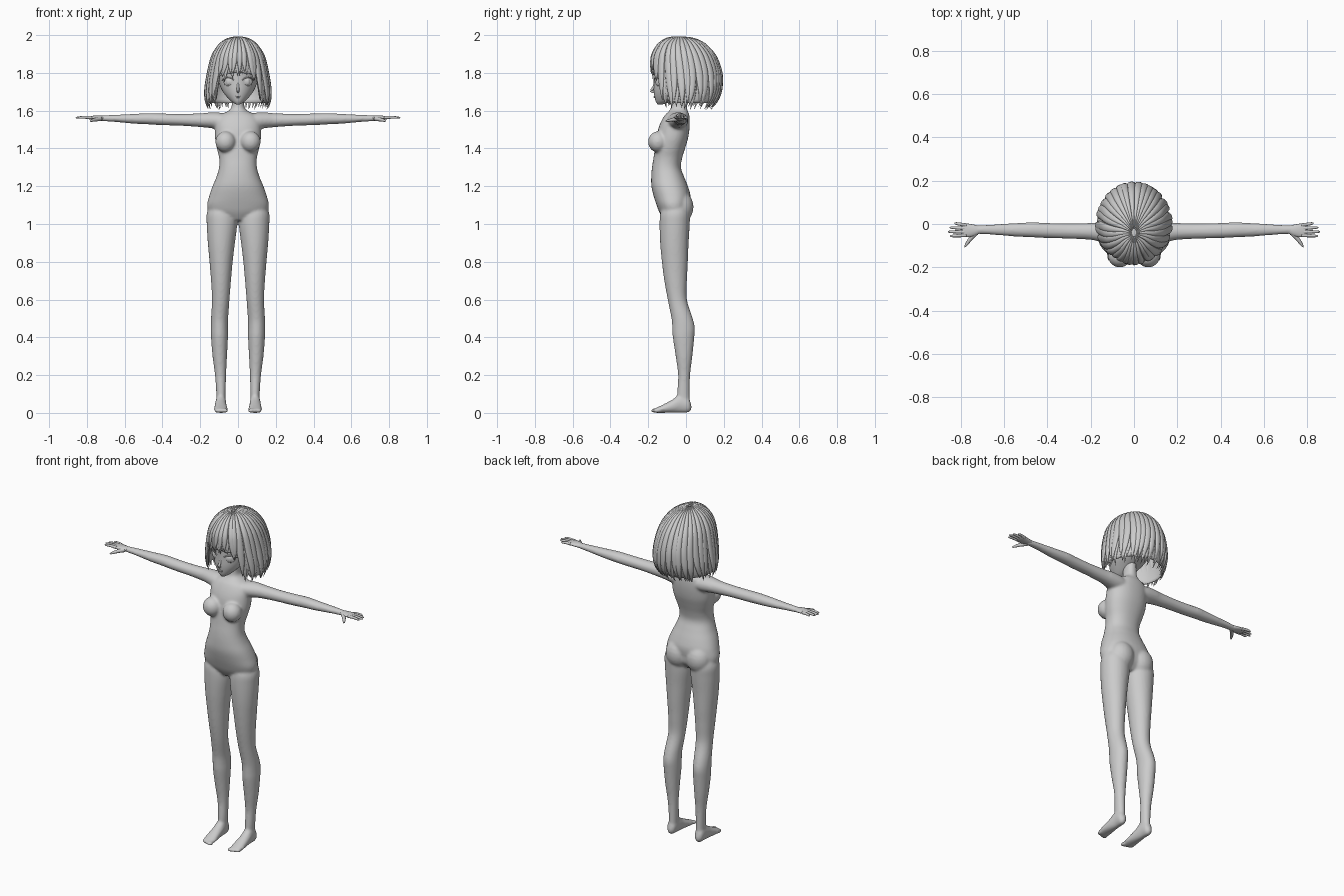
import bpy, bmesh, math, random
from mathutils import Vector, Matrix

if "Cube" in bpy.data.objects:
    bpy.data.objects.remove(bpy.data.objects["Cube"])

random.seed(4)


def dense(rows, n=5):
    """Catmull-Rom interpolation through rows of numbers."""
    out = []
    for i in range(len(rows) - 1):
        a, b, c, d = (rows[max(i - 1, 0)], rows[i], rows[i + 1], rows[min(i + 2, len(rows) - 1)])
        for k in range(n):
            t = k / n
            out.append([0.5 * (2 * q + (r - p) * t + (2 * p - 5 * q + 4 * r - s) * t * t
                        + (3 * q - p - 3 * r + s) * t ** 3) for p, q, r, s in zip(a, b, c, d)])
    return out + [list(rows[-1])]


def skin(bm, rings, sides=24, power=1.0):
    """Skin rings of (centre, half axis, half axis) into a closed tube."""
    loops = []
    for c, u, v in rings:
        loop = []
        for k in range(sides):
            a = 2 * math.pi * k / sides
            x, y = (math.copysign(abs(f) ** power, f) for f in (math.cos(a), math.sin(a)))
            loop.append(bm.verts.new(c + u * x + v * y))
        loops.append(loop)
    for p, q in zip(loops, loops[1:]):
        for k in range(sides):
            m = (k + 1) % sides
            bm.faces.new((p[k], p[m], q[m], q[k]))
    bm.faces.new(loops[0])
    bm.faces.new(loops[-1])


def loft(bm, axis, rows, mirror=1, n=5, sides=24, power=1.0):
    """Rows are (position, a min, a max, b min, b max) along an axis."""
    order = {'x': (0, 1, 2), 'y': (1, 0, 2), 'z': (2, 0, 1)}[axis]
    rings = []
    for t, a0, a1, b0, b1 in dense(rows, n):
        c, u, v = Vector(), Vector(), Vector()
        c[order[0]], c[order[1]], c[order[2]] = t, (a0 + a1) / 2, (b0 + b1) / 2
        u[order[1]], v[order[2]] = (a1 - a0) / 2, (b1 - b0) / 2
        c.x *= mirror
        rings.append((c, u, v))
    skin(bm, rings, sides, power)


def ball(bm, loc, size, turn=0, seg=24):
    m = Matrix.Translation(loc) @ Matrix.Rotation(turn, 4, 'Z') @ Matrix.Diagonal((*size, 1))
    bmesh.ops.create_uvsphere(bm, u_segments=seg, v_segments=seg // 2, radius=1, matrix=m)


def tube(bm, pts, r0, r1, sides=10):
    """Round-ended tapered tube through points."""
    p = [Vector(q) for q in dense(pts, 5)]
    rings = []
    for i, c in enumerate(p):
        d = (p[min(i + 1, len(p) - 1)] - p[max(i - 1, 0)]).normalized()
        u = d.cross(Vector((0.03, 0.1, 1))).normalized()
        s = i / (len(p) - 1)
        r = (r0 + (r1 - r0) * s) * math.sqrt(max(0.08, 1 - s ** 8))
        rings.append((c, u * r, d.cross(u) * r))
    skin(bm, rings, sides)


def finish(bm, name):
    bmesh.ops.recalc_face_normals(bm, faces=bm.faces)
    for f in bm.faces:
        f.smooth = True
    me = bpy.data.meshes.new(name)
    bm.to_mesh(me)
    bm.free()
    ob = bpy.data.objects.new(name, me)
    bpy.context.collection.objects.link(ob)
    return ob


# Body: torso, limbs and feet fused into one smooth skin
bm = bmesh.new()
torso = [(1.02, .05, -.115, -.015), (1.06, .145, -.14, .015), (1.10, .163, -.156, .02),
         (1.15, .152, -.172, .024), (1.20, .135, -.183, .01), (1.25, .114, -.184, -.01),
         (1.30, .10, -.18, -.027), (1.35, .10, -.172, -.02), (1.40, .112, -.165, -.005),
         (1.45, .121, -.157, .01), (1.50, .122, -.148, .018), (1.54, .12, -.133, .02),
         (1.575, .10, -.113, .018), (1.595, .058, -.093, .01), (1.615, .036, -.08, .006),
         (1.66, .031, -.077, .004), (1.72, .031, -.077, .004)]
loft(bm, 'z', [(z, -w, w, f, b) for z, w, f, b in torso], sides=40, power=0.9)
leg = [(.05, .066, .114, -.045, .022), (.10, .065, .115, -.047, .02), (.2, .063, .122, -.042, .022),
       (.3, .058, .135, -.055, .034), (.4, .053, .143, -.07, .044), (.45, .053, .144, -.073, .047),
       (.5, .052, .143, -.077, .036), (.6, .045, .138, -.097, .005), (.7, .037, .143, -.115, .005),
       (.8, .028, .151, -.128, .01), (.9, .016, .160, -.137, .014), (1.0, .004, .166, -.14, .02),
       (1.06, .01, .165, -.135, .02), (1.12, .03, .14, -.11, 0)]
arm = [(.06, -.11, .01, 1.50, 1.58), (.10, -.10, .012, 1.50, 1.59), (.15, -.085, .01, 1.508, 1.59),
       (.2, -.073, .005, 1.513, 1.586), (.3, -.068, .003, 1.52, 1.583), (.4, -.065, .005, 1.523, 1.585),
       (.47, -.062, .008, 1.527, 1.587), (.55, -.058, .004, 1.531, 1.583),
       (.65, -.05, -.002, 1.54, 1.578), (.74, -.046, -.008, 1.546, 1.574)]
foot = [(.028, .083, .1, .015, .045), (.012, .067, .117, .002, .08), (-.03, .063, .119, 0, .10),
        (-.07, .06, .123, 0, .072), (-.12, .055, .127, 0, .045), (-.155, .056, .125, 0, .028),
        (-.168, .062, .118, .003, .022)]
for s in (-1, 1):
    loft(bm, 'z', leg, s)
    loft(bm, 'x', arm, s)
    loft(bm, 'y', foot, s)
    ball(bm, (s * .068, -.03, 1.09), (.075, .07, .085))
    ball(bm, (s * .066, -.148, 1.435), (.054, .053, .056))
    for i in range(5):  # toes
        ball(bm, (s * (.064 + .0135 * i), -.168 + .004 * i, .012), (.011 - .001 * i, .02, .012), seg=12)
body = finish(bm, "body")
rm = body.modifiers.new("fuse", 'REMESH')
rm.mode, rm.voxel_size, rm.use_smooth_shade = 'VOXEL', 0.007, True
sm = body.modifiers.new("soften", 'SMOOTH')
sm.factor, sm.iterations = 0.5, 6

# Hands with four fingers and a thumb
palm = [(.715, -.045, -.009, 1.547, 1.573), (.74, -.056, -.003, 1.548, 1.574),
        (.77, -.061, .002, 1.552, 1.573), (.79, -.058, .0, 1.555, 1.571), (.798, -.05, -.008, 1.558, 1.568)]
fingers = [(-.052, .85, -.056), (-.036, .86, -.036), (-.02, .852, -.016), (-.006, .83, .004)]
for s, side in ((-1, "right"), (1, "left")):
    bm = bmesh.new()
    loft(bm, 'x', palm, s)
    for y0, x1, y1 in fingers:
        tube(bm, [(s * .775, y0, 1.563), (s * (.775 + x1) / 2, (y0 + y1) / 2, 1.565), (s * x1, y1, 1.562)], .009, .006)
    tube(bm, [(s * .73, -.04, 1.557), (s * .757, -.07, 1.552), (s * .782, -.107, 1.545)], .013, .006)
    finish(bm, side + "_hand")

# Head with pointed chin, nose and lips
bm = bmesh.new()
head = [(1.633, .01, -.15, -.125), (1.65, .036, -.161, -.07), (1.68, .065, -.168, -.01),
        (1.71, .086, -.171, .05), (1.75, .101, -.171, .1), (1.80, .11, -.172, .13),
        (1.85, .115, -.172, .14), (1.90, .108, -.155, .125), (1.95, .075, -.11, .08), (1.97, .03, -.06, .03)]
loft(bm, 'z', [(z, -w, w, f, b) for z, w, f, b in head], sides=40)
finish(bm, "head")
bm = bmesh.new()
tube(bm, [(0, -.165, 1.745), (0, -.173, 1.722), (0, -.184, 1.706), (0, -.168, 1.698)], .006, .008)
finish(bm, "nose")
bm = bmesh.new()
for z in (1.676, 1.671):
    ball(bm, (0, -.166, z), (.014, .005, .003), seg=12)
finish(bm, "lips")

# Eyes with upper lashes and brows
for s, side in ((-1, "right"), (1, "left")):
    bm = bmesh.new()
    ball(bm, (s * .053, -.148, 1.753), (.027, .009, .023), s * .5)
    ball(bm, (s * .053, -.153, 1.753), (.013, .007, .018), s * .5)
    finish(bm, side + "_eye")
    for name, z, r in (("_lashes", 1.768, .004), ("_brow", 1.80, .0025)):
        bm = bmesh.new()
        tube(bm, [(s * .022, -.167, z - .006), (s * .04, -.163, z + .006),
                  (s * .062, -.152, z + .007), (s * .086, -.126, z - .008)], r * .7, r)
        finish(bm, side + name)

# Hair envelope: (z, half width, front, back)
ENV = dense([(1.992, .012, -.06, -.02), (1.98, .055, -.10, .045), (1.95, .095, -.145, .10),
             (1.90, .13, -.176, .148), (1.85, .147, -.186, .173), (1.80, .158, -.189, .187),
             (1.75, .168, -.187, .19), (1.70, .175, -.182, .186), (1.65, .174, -.172, .168),
             (1.61, .163, -.158, .14)], 8)


def hair_point(ang, u, k=1.0):
    f = min(max(u, 0), .9999) * (len(ENV) - 1)
    i = int(f)
    z, w, y0, y1 = (p + (q - p) * (f - i) for p, q in zip(ENV[i], ENV[i + 1]))
    return Vector((k * w * math.sin(ang), (y0 + y1) / 2 - k * (y1 - y0) / 2 * math.cos(ang), z - (1 - k) * .12))


def hem(ang):
    """Envelope position of the hair's lower edge: fringe in front, bob elsewhere."""
    a = abs((math.degrees(ang) + 180) % 360 - 180)
    z = 1.79 - .0006 * a if a < 44 else 1.64 if a < 60 else 1.622
    return next(i for i, e in enumerate(ENV) if e[0] <= z) / (len(ENV) - 1)


# Hair underlayer
bm = bmesh.new()
NA, NU = 72, 20
grid = [[bm.verts.new(hair_point(2 * math.pi * a / NA, u / NU * (hem(2 * math.pi * a / NA) - .06), .95))
         for u in range(NU + 1)] for a in range(NA)]
for a in range(NA):
    for u in range(NU):
        p, q = grid[a], grid[(a + 1) % NA]
        bm.faces.new((p[u], p[u + 1], q[u + 1], q[u]))
bm.faces.new([g[0] for g in grid])
cap = finish(bm, "hair_underlayer")
cap.modifiers.new("thickness", 'SOLIDIFY').thickness = 0.006


# Overlapping tapered locks from the crown
def lock(bm, ang, count, k, thick):
    end = min(1, hem(ang) + random.uniform(-.06, .04))
    sway, steps, rings = random.uniform(-.1, .1), 26, []
    for i in range(steps + 1):
        s = i / steps
        a = ang + sway * s * s
        c = hair_point(a, s * end, k)
        side = (hair_point(a + .02, s * end, k) - hair_point(a - .02, s * end, k))
        reach = side.length / .04
        side.normalize()
        down = hair_point(a, s * end + .01, k) - hair_point(a, s * end - .01, k)
        out = side.cross(down).normalized()
        taper = 1 if s < .55 else max(.05, 1 - ((s - .55) / .45) ** 2.2)
        rings.append((c, side * reach * math.pi / count * 1.3 * taper,
                      out * thick * taper * min(1, .3 + s * 3)))
    skin(bm, rings, 10)


for name, count, k, thick in (("hair_outer_locks", 34, .985, .010), ("hair_inner_locks", 40, .95, .008)):
    bm = bmesh.new()
    for i in range(count):
        lock(bm, 2 * math.pi * (i + random.uniform(.3, .7)) / count, count, k, thick)
    finish(bm, name)
